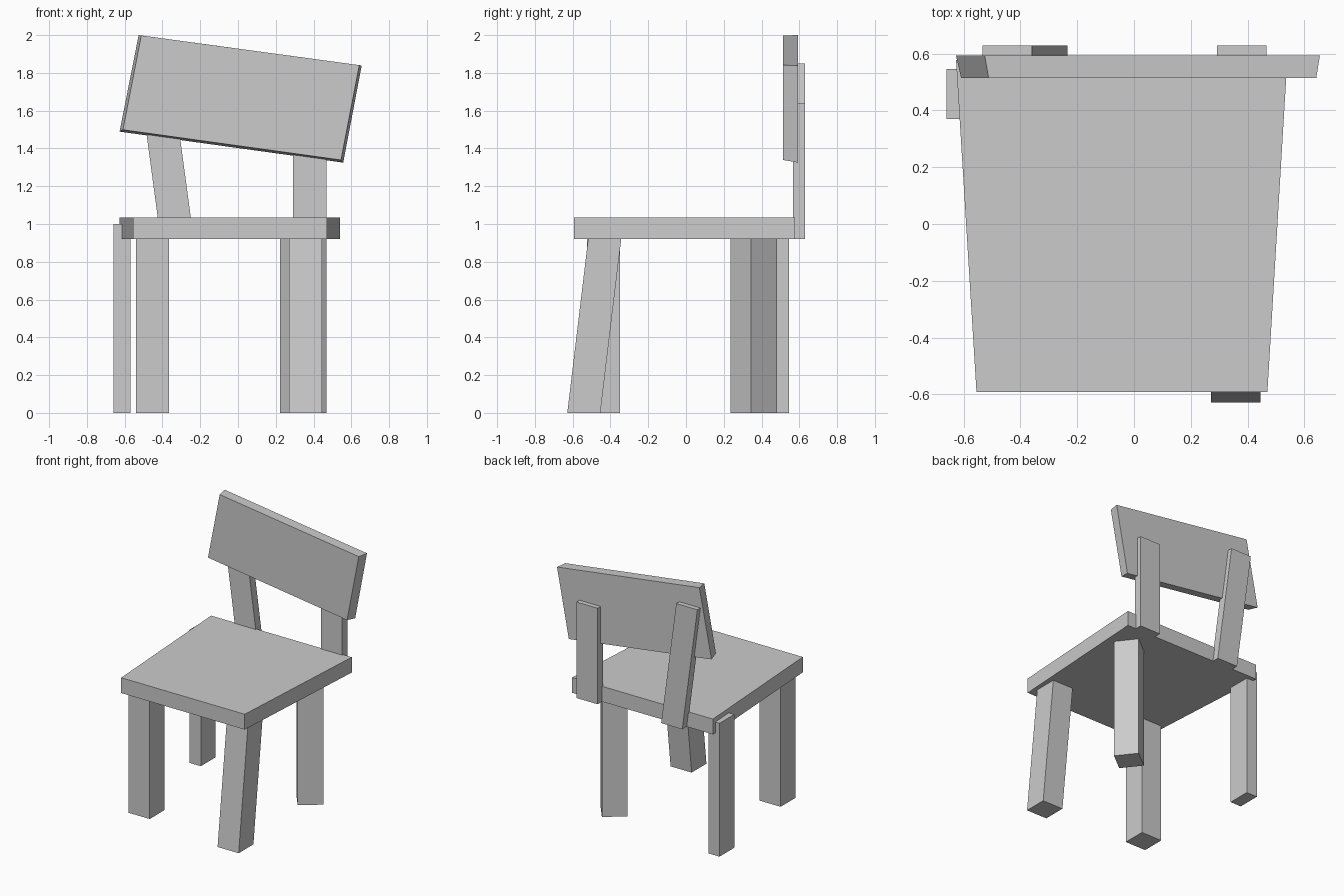
import bpy, bmesh
from math import radians
from mathutils import Matrix, Vector

if "Cube" in bpy.data.objects:
    bpy.data.objects.remove(bpy.data.objects["Cube"])


def loft(name, low, high):
    """Solid between two matching four-point outlines."""
    bm = bmesh.new()
    a = [bm.verts.new(p) for p in low]
    b = [bm.verts.new(p) for p in high]
    bm.faces.new(a)
    bm.faces.new(b)
    for i in range(4):
        j = (i + 1) % 4
        bm.faces.new((a[i], a[j], b[j], b[i]))
    bmesh.ops.recalc_face_normals(bm, faces=bm.faces)
    mesh = bpy.data.meshes.new(name)
    bm.to_mesh(mesh)
    bm.free()
    obj = bpy.data.objects.new(name, mesh)
    bpy.context.collection.objects.link(obj)
    return obj


def bar(name, centre, size, z0, z1, lean=(0, 0), turn=0):
    """Upright bar; centre is at z0, lean is the xy offset of its top."""
    rot = Matrix.Rotation(radians(turn), 3, 'Z')
    def ring(z, dx, dy):
        return [rot @ Vector((sx * size[0] / 2, sy * size[1] / 2, 0))
                + Vector((centre[0] + dx, centre[1] + dy, z))
                for sx, sy in ((-1, -1), (1, -1), (1, 1), (-1, 1))]
    return loft(name, ring(z0, 0, 0), ring(z1, *lean))


# Seat, wider at the back
outline = [(-0.555, -0.592), (0.47, -0.592), (0.54, 0.577), (-0.627, 0.577)]
loft("seat", [(x, y, 0.92) for x, y in outline], [(x, y, 1.035) for x, y in outline])

# Legs, each set slightly differently
bar("front_left_leg", (-0.453, -0.437), (0.175, 0.175), 0, 1.0)
bar("front_right_leg", (0.358, -0.541), (0.175, 0.175), 0, 1.0, lean=(0, 0.12))
bar("back_left_leg", (-0.614, 0.458), (0.092, 0.175), 0, 1.0)
bar("back_right_leg", (0.346, 0.358), (0.176, 0.176), 0, 1.0, turn=38)

# Back posts
bar("left_back_post", (-0.322, 0.598), (0.175, 0.062), 0.92, 1.85, lean=(-0.125, 0))
bar("right_back_post", (0.38, 0.598), (0.175, 0.062), 0.92, 1.64)

# Tilted backrest, front face slightly smaller
back = [(-0.627, 1.489), (0.557, 1.325), (0.655, 1.839), (-0.526, 2.0)]
front = [(-0.609, 1.499), (0.545, 1.339), (0.642, 1.841), (-0.512, 1.998)]
loft("backrest", [(x, 0.514, z) for x, z in front], [(x, 0.593, z) for x, z in back])
